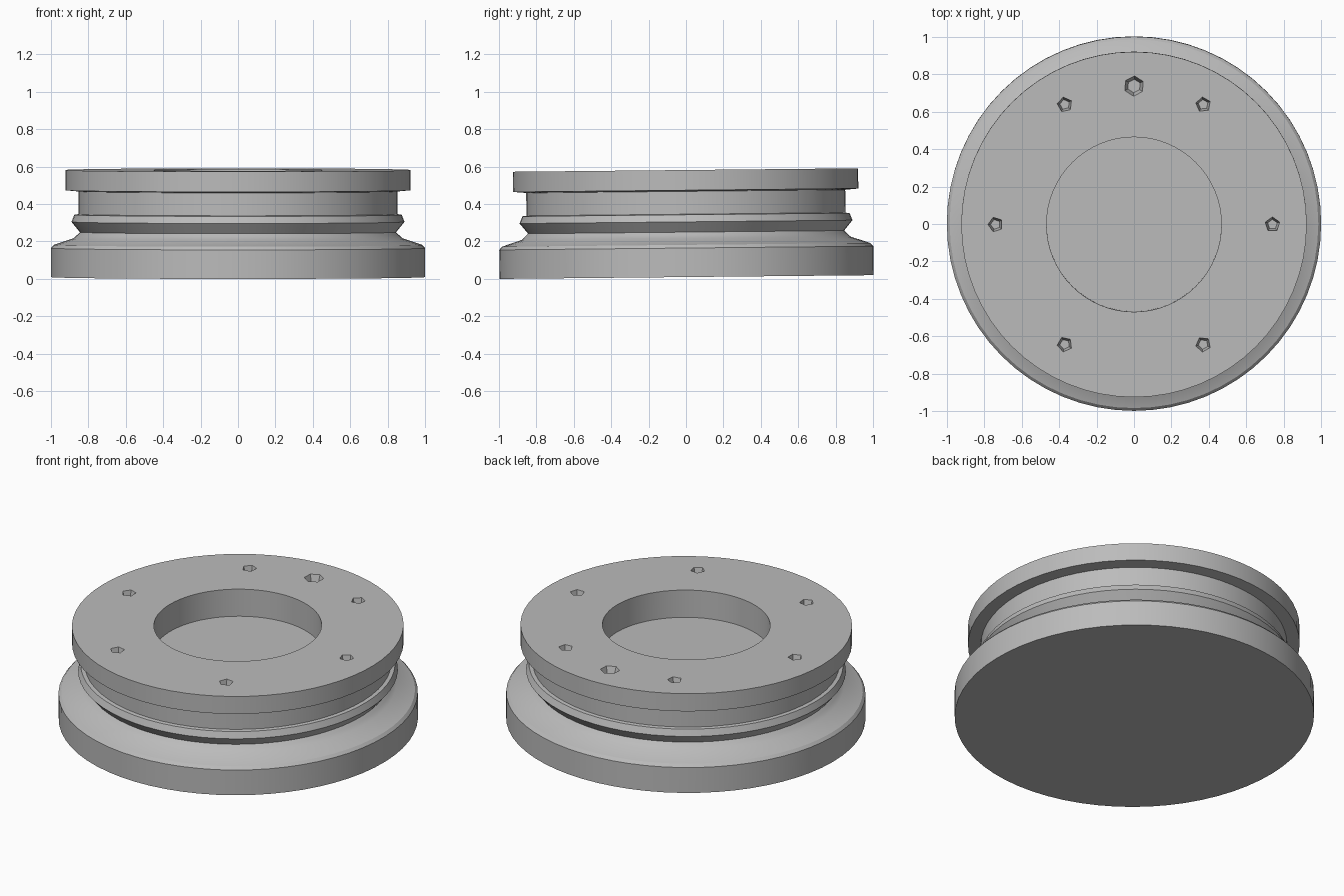
import bpy, bmesh, math
from mathutils import Matrix

SEGMENTS = 64
TILT = 0.01

old = bpy.data.objects.get("Cube")
if old:
    bpy.data.objects.remove(old, do_unlink=True)

# Plain grey metal
grey = bpy.data.materials.new("grey metal")
grey.use_nodes = True
colour = (0.5, 0.5, 0.5, 1.0)
grey.diffuse_color = colour
grey.node_tree.nodes["Principled BSDF"].inputs["Base Color"].default_value = colour


def make_object(name, bm):
    bmesh.ops.recalc_face_normals(bm, faces=bm.faces)
    mesh = bpy.data.meshes.new(name)
    bm.to_mesh(mesh)
    bm.free()
    mesh.materials.append(grey)
    obj = bpy.data.objects.new(name, mesh)
    bpy.context.collection.objects.link(obj)
    return obj


def lathe(name, profile):
    """Turn a (radius, height) profile into a closed solid."""
    bm = bmesh.new()
    rings = []
    for r, z in profile:
        rings.append([bm.verts.new((r * math.cos(a), r * math.sin(a), z))
                      for a in (math.tau * i / SEGMENTS for i in range(SEGMENTS))])
    for low, high in zip(rings, rings[1:]):
        for i in range(SEGMENTS):
            j = (i + 1) % SEGMENTS
            bm.faces.new((low[i], low[j], high[j], high[i]))
    bm.faces.new(rings[0])
    bm.faces.new(rings[-1])
    return make_object(name, bm)


# Base slab, grooved neck, top flange and round recess in one turned profile
body = lathe("flanged_ring", [
    (1.0, 0.0), (1.0, 0.155), (0.985, 0.172), (0.88, 0.207),   # base slab
    (0.86, 0.225), (0.845, 0.24),                              # neck
    (0.89, 0.295), (0.875, 0.333),                             # flared bead
    (0.853, 0.336), (0.853, 0.458),                            # groove wall
    (0.923, 0.464), (0.923, 0.572),                            # top flange
    (0.467, 0.572), (0.467, 0.405),                            # recess
])

# Small tapered bolt holes around the flange, with a larger one at the back
holes = [(math.radians(60 * k), 0.045, 5) for k in range(6)]
holes.append((math.radians(90), 0.06, 6))
bm = bmesh.new()
for angle, radius, sides in holes:
    place = Matrix.Translation((0.74 * math.cos(angle), 0.74 * math.sin(angle), 0.562))
    bmesh.ops.create_cone(bm, cap_ends=True, segments=sides,
                          radius1=radius * 0.6, radius2=radius * 1.1, depth=0.09,
                          matrix=place @ Matrix.Rotation(angle * 1.3, 4, "Z"))
cutter = make_object("hole_cutter", bm)
cutter.hide_render = True

cut = body.modifiers.new("bolt holes", "BOOLEAN")
cut.operation = "DIFFERENCE"
cut.solver = "EXACT"
cut.object = cutter
bpy.ops.object.select_all(action="DESELECT")
body.select_set(True)
bpy.context.view_layer.objects.active = body
bpy.ops.object.modifier_apply(modifier=cut.name)
bpy.data.objects.remove(cutter, do_unlink=True)

# Slight lean towards the front, resting on the ground
body.data.transform(Matrix.Translation((0, 0.003, TILT)) @ Matrix.Rotation(TILT, 4, "X"))
bpy.ops.object.shade_smooth_by_angle(angle=math.radians(25))
